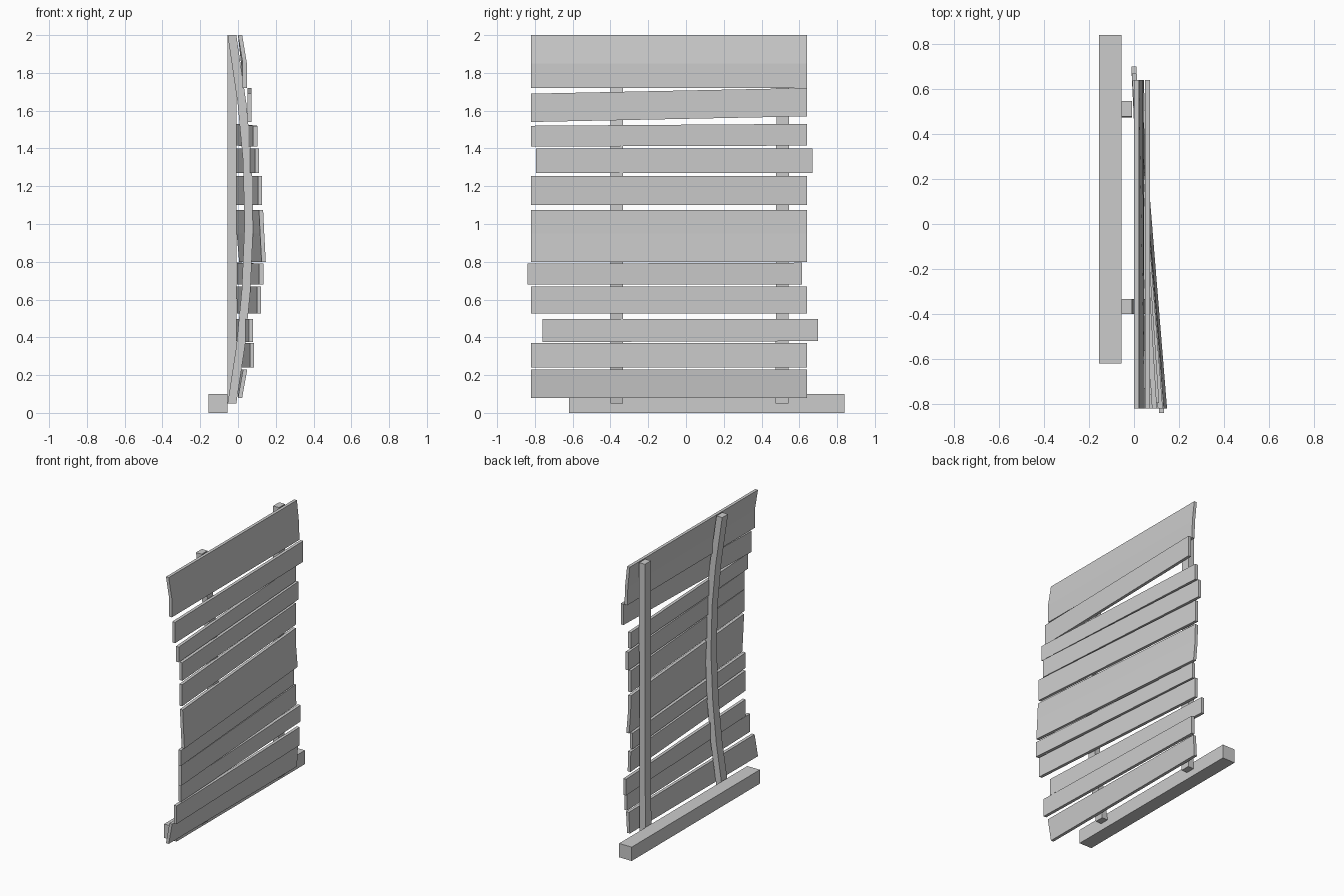
import bpy


def loft(name, rings):
    """Closed solid from a stack of four-cornered rings, bottom to top."""
    verts = [p for ring in rings for p in ring]
    faces = [(3, 2, 1, 0)]
    for r in range(len(rings) - 1):
        a = r * 4
        for i in range(4):
            j = (i + 1) % 4
            faces.append((a + i, a + j, a + 4 + j, a + 4 + i))
    n = len(verts)
    faces.append((n - 4, n - 3, n - 2, n - 1))
    mesh = bpy.data.meshes.new(name)
    mesh.from_pydata(verts, [], faces)
    obj = bpy.data.objects.new(name, mesh)
    bpy.context.collection.objects.link(obj)
    return obj


def post(name, path, width, depth):
    """Square post; path holds (back x, centre y, z)."""
    h = width / 2
    loft(name, [[(x, y - h, z), (x + depth, y - h, z),
                 (x + depth, y + h, z), (x, y + h, z)] for x, y, z in path])


def plank(name, y0, y1, rows, t=0.022):
    """Twisted board; rows hold (z at y0, z at y1, back x at y0, back x at y1)."""
    loft(name, [[(xa, y0, za), (xa + t, y0, za),
                 (xb + t, y1, zb), (xb, y1, zb)] for za, zb, xa, xb in rows])


# Ground beam behind the posts
loft("ground_beam", [[(-0.155, -0.62, z), (-0.055, -0.62, z),
                      (-0.055, 0.84, z), (-0.155, 0.84, z)] for z in (0, 0.1)])

# One straight post and one bowed post
post("straight_post", [(-0.055, 0.508, 0.05), (-0.055, 0.513, 2.0)], 0.068, 0.046)
post("bowed_post", [(x, -0.367, z) for x, z in (
    (-0.055, 0.05), (-0.008, 0.36), (0.02, 0.65), (0.035, 1.0),
    (0.026, 1.34), (-0.002, 1.64), (-0.055, 2.0))], 0.066, 0.046)

# Weathered planks, bottom to top
L, R = -0.82, 0.64
planks = [
    (L, R, [(0.08, 0.08, 0.0, 0.0), (0.23, 0.23, 0.027, 0.008)]),
    (L, R, [(0.24, 0.24, 0.063, 0.022), (0.37, 0.37, 0.063, 0.022)]),
    (-0.76, 0.70, [(0.375, 0.38, 0.057, -0.012), (0.497, 0.497, 0.057, -0.012)]),
    (L, R, [(0.525, 0.525, 0.10, -0.005), (0.67, 0.67, 0.10, -0.008)]),
    (-0.84, 0.615, [(0.68, 0.68, 0.112, -0.005), (0.79, 0.795, 0.112, -0.005)]),
    (L, R, [(0.80, 0.80, 0.125, 0.006), (0.95, 0.95, 0.117, -0.007),
            (1.075, 1.075, 0.111, -0.009)]),
    (L, R, [(1.10, 1.10, 0.106, -0.009), (1.255, 1.255, 0.106, -0.009)]),
    (-0.795, 0.67, [(1.27, 1.27, 0.09, -0.01), (1.40, 1.40, 0.09, -0.01)]),
    (L, R, [(1.41, 1.415, 0.08, -0.008), (1.52, 1.53, 0.08, -0.008)]),
    (L, R, [(1.54, 1.57, 0.05, 0.05), (1.69, 1.72, 0.05, 0.05)]),
    (L, R, [(1.72, 1.72, 0.025, 0.02), (1.85, 1.85, 0.025, 0.016),
            (2.0, 2.0, 0.0, 0.0)]),
]
for i, (y0, y1, rows) in enumerate(planks, 1):
    plank(f"plank_{i:02d}", y0, y1, rows)
